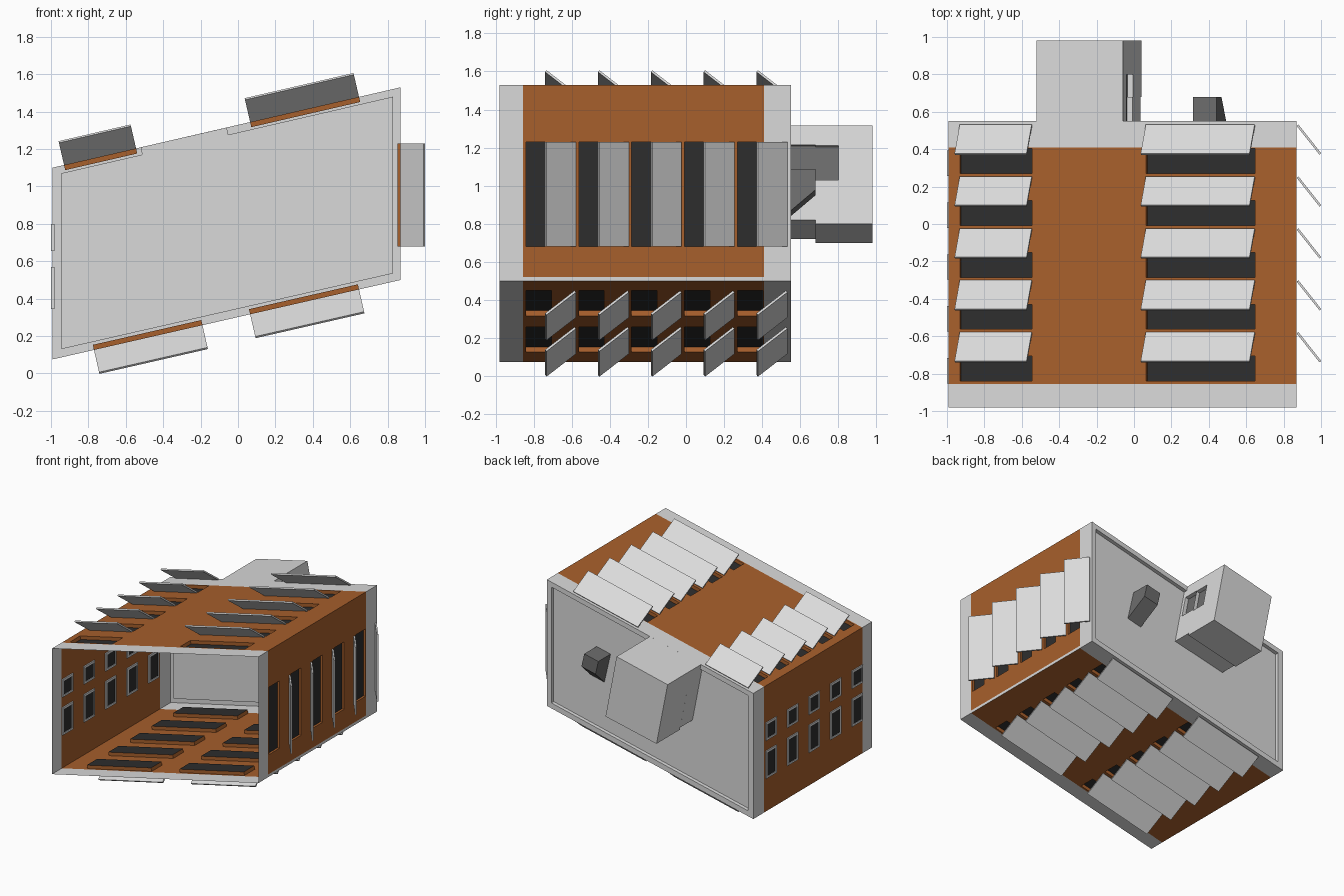
import bpy, bmesh
from mathutils import Vector

if "Cube" in bpy.data.objects:
    bpy.data.objects.remove(bpy.data.objects["Cube"])

def material(name, c):
    m = bpy.data.materials.new(name)
    m.diffuse_color = (*c, 1)
    m.use_nodes = True
    m.node_tree.nodes["Principled BSDF"].inputs["Base Color"].default_value = m.diffuse_color
    return m

GREY = material("light grey", (0.70, 0.70, 0.70))
RUST = material("rust orange", (0.39, 0.115, 0.025))
DARK = material("dark glass", (0.027, 0.027, 0.027))
MID = material("dark grey", (0.15, 0.15, 0.15))
MATS = [GREY, RUST, DARK, MID]

def finish(bm, name, recalc=True):
    if recalc:
        bmesh.ops.recalc_face_normals(bm, faces=bm.faces)
    me = bpy.data.meshes.new(name)
    bm.to_mesh(me)
    bm.free()
    for m in MATS:
        me.materials.append(m)
    ob = bpy.data.objects.new(name, me)
    bpy.context.collection.objects.link(ob)
    return ob

def quad(bm, pts, mat=0):
    f = bm.faces.new([bm.verts.new(p) for p in pts])
    f.material_index = mat

def loft(bm, a, b, mat=0, skip=None):
    """Closed solid between two matching outlines; one side may be left out."""
    va, vb = [bm.verts.new(p) for p in a], [bm.verts.new(p) for p in b]
    faces = [bm.faces.new(va), bm.faces.new(vb[::-1])]
    n = len(a)
    for i in range(n):
        if i != skip:
            j = (i + 1) % n
            faces.append(bm.faces.new((va[i], vb[i], vb[j], va[j])))
    for f in faces:
        f.material_index = mat

def at_y(pts, y):
    return [Vector((x, y, z)) for x, z in pts]

class Frame:
    """Sloped wall: t runs from p0 to p1, y is depth, h is outward height."""
    def __init__(self, p0, p1, axis):
        self.p0, self.d = Vector(p0), Vector(p1) - Vector(p0)
        self.n = Vector((-self.d.y, self.d.x)).normalized()
        self.axis = axis

    def t(self, v):
        return (v - self.p0[self.axis]) / self.d[self.axis]

    def span(self, s):
        return tuple(sorted((self.t(s[0]), self.t(s[1]))))

    def p(self, t, y, h=0):
        q = self.p0 + self.d * t + self.n * h
        return Vector((q.x, y, q.y))

def wall(name, fr, ys, rule, t_spans, y_spans, depth, t_extra=(), pane=2):
    """Thin wall cut into cells; cells inside both span lists become pockets."""
    ts = sorted({0, 1, *t_extra, *[v for s in t_spans for v in s]})
    ys = sorted({*ys, *[v for s in y_spans for v in s]})
    inside = lambda v, spans: any(a < v < b for a, b in spans)
    bm = bmesh.new()
    for a, b in zip(ts, ts[1:]):
        for c, d in zip(ys, ys[1:]):
            ring = [(a, c), (b, c), (b, d), (a, d)]
            top = [fr.p(*q) for q in ring]
            m = rule((a + b) / 2, (c + d) / 2)
            if inside((a + b) / 2, t_spans) and inside((c + d) / 2, y_spans):
                low = [fr.p(*q, -depth) for q in ring]
                for i in range(4):
                    j = (i + 1) % 4
                    quad(bm, (top[i], top[j], low[j], low[i]), m)
                quad(bm, low, pane)
            else:
                quad(bm, top, m)
    bmesh.ops.remove_doubles(bm, verts=bm.verts, dist=1e-5)
    finish(bm, name, recalc=False)

def louvres(name, fr, t_spans):
    """Slats leaning forward over each pocket."""
    bm = bmesh.new()
    for a, b in t_spans:
        for y in STARTS:
            prof = [(y + 0.262, 0.009), (y + 0.108, 0.131), (y + 0.10, 0.122), (y + 0.254, 0.0)]
            loft(bm, [fr.p(a, *q) for q in prof], [fr.p(b, *q) for q in prof])
    finish(bm, name)

# Main tube, open at the front
Y0, Y1 = -0.98, 0.55
TL, TR, BR, BL = (-0.992, 1.10), (0.87, 1.53), (0.87, 0.50), (-0.992, 0.075)
STARTS = [-0.84 + 0.2775 * k for k in range(5)]
POCKETS = [(y, y + 0.133) for y in STARTS]
YS = (Y0, -0.855, 0.41, Y1)
band = lambda t, y: 1 if -0.855 < y < 0.41 else 0

roof, floor = Frame(TL, TR, 0), Frame(BR, BL, 0)
right, left = Frame(TR, BR, 1), Frame(BL, TL, 1)
roof_s = [roof.span(s) for s in ((-0.93, -0.545), (0.065, 0.647))]
floor_s = [floor.span(s) for s in ((-0.77, -0.19), (0.065, 0.647))]
right_s = [right.span((0.68, 1.23))]
edge = right.t(0.522)

wall("roof", roof, YS, band, roof_s, POCKETS, 0.028)
wall("floor", floor, YS, band, floor_s, POCKETS, 0.028)
wall("right_wall", right, YS, lambda t, y: band(t, y) if t < edge else 0,
     right_s, POCKETS, 0.018, t_extra=(edge,))
wall("left_wall", left, YS, band, [], [], 0)
louvres("roof_louvres", roof, roof_s)
louvres("floor_louvres", floor, floor_s)
louvres("right_louvres", right, right_s)

# Small framed windows on the left wall
def box(bm, x, y, z, mat):
    loft(bm, [(x[0], v, w) for v, w in ((y[0], z[0]), (y[1], z[0]), (y[1], z[1]), (y[0], z[1]))],
         [(x[1], v, w) for v, w in ((y[0], z[0]), (y[1], z[0]), (y[1], z[1]), (y[0], z[1]))], mat)

frames, panes = bmesh.new(), bmesh.new()
W = 0.016
for s in STARTS:
    ya, yb = s - 0.013, s + 0.123
    for za, zb in ((0.345, 0.57), (0.655, 0.80)):
        fx = (-1.0, -0.982)
        box(frames, fx, (ya, ya + W), (za, zb), 0)
        box(frames, fx, (yb - W, yb), (za, zb), 0)
        box(frames, fx, (ya + W, yb - W), (za, za + W), 0)
        box(frames, fx, (ya + W, yb - W), (zb - W, zb), 0)
        box(panes, (-0.996, -0.987), (ya + W, yb - W), (za + W, zb - W), 2)
finish(frames, "small_window_frames")
finish(panes, "small_window_panes")

# Back wall: rim with a shallow recessed panel
bm = bmesh.new()
outer = at_y((TL, TR, BR, BL), Y1)
inset = ((-0.945, 1.07), (0.83, 1.48), (0.83, 0.535), (-0.945, 0.13))
rim, deep = at_y(inset, Y1), at_y(inset, Y1 - 0.03)
for i in range(4):
    j = (i + 1) % 4
    quad(bm, (outer[i], outer[j], rim[j], rim[i]))
    quad(bm, (rim[i], rim[j], deep[j], deep[i]))
quad(bm, deep)
bmesh.ops.remove_doubles(bm, verts=bm.verts, dist=1e-5)
for f in bm.faces:
    f.normal_update()
finish(bm, "back_wall")

# Tilted box on the back, with a stepped neck and a side niche
A, B, C, D = (-0.52, 1.209), (-0.06, 1.315), (0.04, 0.80), (-0.42, 0.70)
bm = bmesh.new()
loft(bm, at_y((A, B, C, D), 0.68), at_y((A, B, C, D), 0.98), skip=1)
C2, D2 = (0.036, 0.82), (-0.424, 0.72)
loft(bm, at_y((A, B, C2, D2), 0.522), at_y((A, B, C2, D2), 0.68), skip=1)
finish(bm, "back_box")
side = Frame(B, C, 1)
side_low = side.t(0.82)
wall("back_box_side", side, (0.68, 0.98), lambda t, y: 0,
     [side.span((1.03, 1.21))], [(0.68, 0.80)], 0.03, pane=3)
wall("back_box_neck_side", Frame(B, C2, 1), (0.522, 0.55, 0.68), lambda t, y: 0,
     [side.span((1.03, 1.21))], [(0.55, 0.68)], 0.03, pane=3)

# Tilted dark hood on the back
u, v, o = Vector((0.127, 0, 0.029)), Vector((0.225, 0, -0.974)), Vector((0.315, 0, 1.06))
prof = [(0.522, 0), (0.68, 0), (0.68, 0.113), (0.522, 0.25)]
side_a = [o + v * d + Vector((0, y, 0)) for y, d in prof]
bm = bmesh.new()
loft(bm, side_a, [p + u for p in side_a], 3)
finish(bm, "back_hood")
